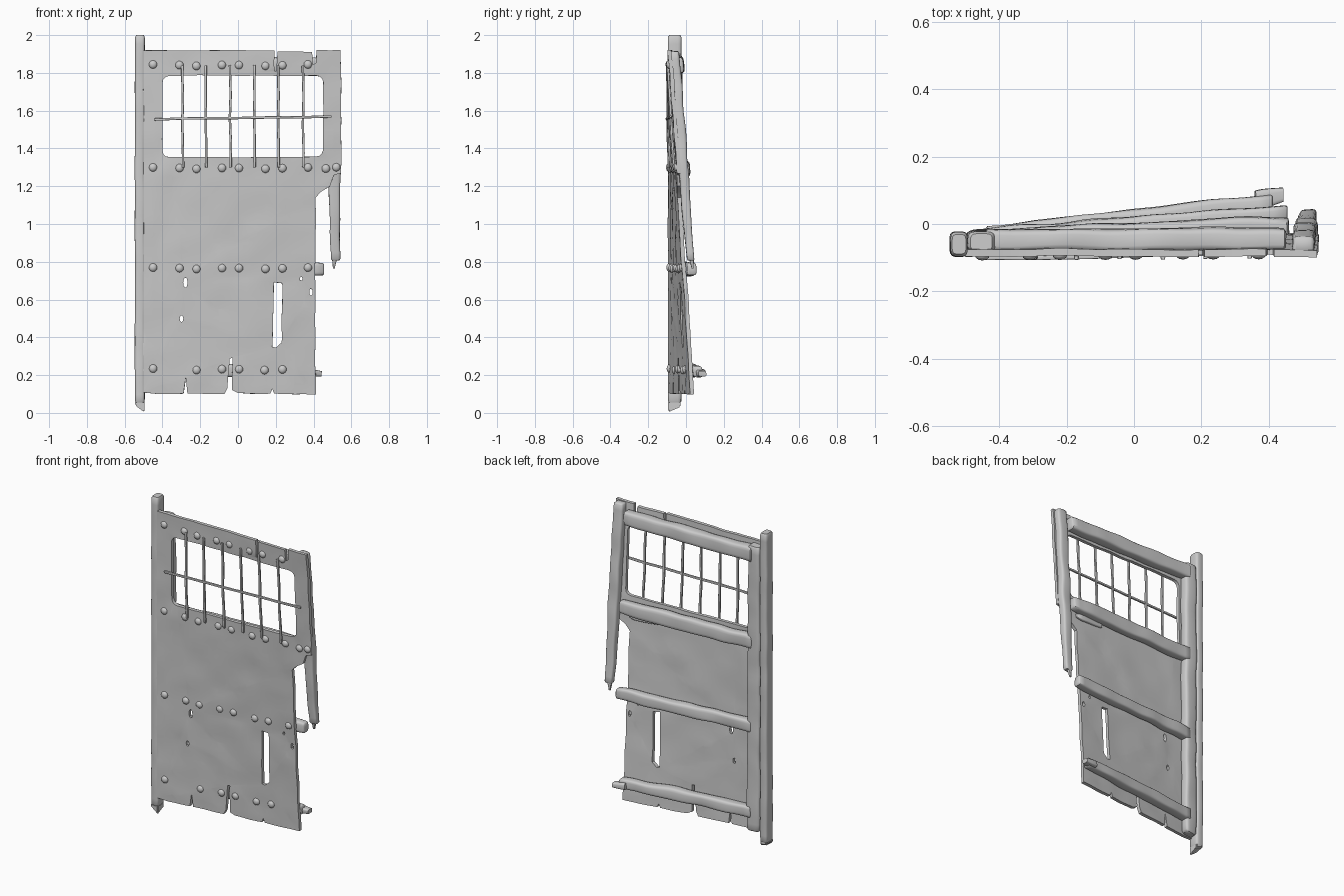
import bpy, bmesh, math
from mathutils import Vector, noise

cube = bpy.data.objects.get("Cube")
if cube:
    bpy.data.objects.remove(cube, do_unlink=True)

grey = bpy.data.materials.new("weathered grey")
grey.use_nodes = True
grey.diffuse_color = (0.6, 0.6, 0.6, 1)
grey.node_tree.nodes["Principled BSDF"].inputs["Base Color"].default_value = (0.6, 0.6, 0.6, 1)


def warp(co):
    """Twist of the sagging door: the free lower corner swings backwards."""
    shift = 0.072 * (1.9 - co.z) * (co.x + 0.5)
    return Vector((co.x, co.y + shift, co.z))


def wear(co, amount, scale=9):
    return co + noise.noise_vector(co * scale) * amount


def finish(name, bm, angle=40):
    bmesh.ops.recalc_face_normals(bm, faces=bm.faces)
    mesh = bpy.data.meshes.new(name)
    bm.to_mesh(mesh)
    bm.free()
    mesh.materials.append(grey)
    obj = bpy.data.objects.new(name, mesh)
    bpy.context.collection.objects.link(obj)
    bpy.ops.object.select_all(action='DESELECT')
    obj.select_set(True)
    bpy.context.view_layer.objects.active = obj
    bpy.ops.object.shade_smooth_by_angle(angle=math.radians(angle))
    return obj


def rounded(x0, x1, z0, z1, r):
    pts = []
    corners = [(x1 - r, z1 - r), (x0 + r, z1 - r), (x0 + r, z0 + r), (x1 - r, z0 + r)]
    for i, (cx, cz) in enumerate(corners):
        for k in range(4):
            a = math.pi / 2 * (i + k / 3)
            pts.append((cx + r * math.cos(a), cz + r * math.sin(a)))
    return pts


def slab(name, loops, y0, y1, worn):
    """Plate cut to an outline with holes, subdivided, worn and twisted."""
    curve = bpy.data.curves.new(name, 'CURVE')
    curve.dimensions = '2D'
    curve.fill_mode = 'BOTH'
    curve.extrude = (y1 - y0) / 2
    for loop in loops:
        spline = curve.splines.new('POLY')
        spline.points.add(len(loop) - 1)
        for p, (x, z) in zip(spline.points, loop):
            p.co = (x, z, 0, 1)
        spline.use_cyclic_u = True
    temp = bpy.data.objects.new(name, curve)
    bpy.context.collection.objects.link(temp)
    graph = bpy.context.evaluated_depsgraph_get()
    mesh = bpy.data.meshes.new_from_object(temp.evaluated_get(graph))
    bm = bmesh.new()
    bm.from_mesh(mesh)
    bpy.data.objects.remove(temp)
    bpy.data.meshes.remove(mesh)
    for v in bm.verts:
        v.co = Vector((v.co.x, (y0 + y1) / 2 - v.co.z, v.co.y))
    bmesh.ops.remove_doubles(bm, verts=bm.verts, dist=0.0002)
    for axis, start, count in ((0, -0.55, 22), (2, 0, 40)):
        normal = Vector((axis == 0, 0, axis == 2))
        for i in range(1, count):
            bmesh.ops.bisect_plane(bm, geom=bm.verts[:] + bm.edges[:] + bm.faces[:],
                                   plane_co=normal * (start + i * 0.05), plane_no=normal)
    for v in bm.verts:
        v.co = warp(wear(v.co, worn))
    return finish(name, bm, 35)


def beam(name, start, end, half_a, half_b, tip=1.0, worn=0.006, taper_from=0.9, twist=True):
    """Round-edged timber between two points, with a worn, tapered far end."""
    start, end = Vector(start), Vector(end)
    along = (end - start).normalized()
    side = Vector((0, 1, 0))
    up = along.cross(side).normalized()
    n = max(4, int((end - start).length / 0.035))
    bm = bmesh.new()
    rings = []
    stations = [(0, 0.8)] + [(0.006 + 0.988 * i / n, 1) for i in range(n + 1)] + [(1, 0.8)]
    for t, s in stations:
        s *= 1 + (tip - 1) * max(0, (t - taper_from) / (1 - taper_from))
        ring = []
        for k in range(16):
            a = math.tau * (k + 0.5) / 16
            c, d = math.cos(a), math.sin(a)
            # superellipse gives a box with soft edges
            u = math.copysign(abs(c) ** 0.45, c) * half_a * s
            w = math.copysign(abs(d) ** 0.45, d) * half_b * s
            co = wear(start.lerp(end, t) + side * u + up * w, worn, 7)
            ring.append(bm.verts.new(warp(co) if twist else co))
        rings.append(ring)
    for r0, r1 in zip(rings, rings[1:]):
        for k in range(16):
            bm.faces.new((r0[k], r0[k - 1], r1[k - 1], r1[k]))
    bm.faces.new(rings[0])
    bm.faces.new(rings[-1])
    return finish(name, bm, 50)


def rod(name, start, end, radius):
    return beam(name, start, end, radius, radius, worn=0.004)


# Door panel with barred window, slot, holes and split boards
outline = [(-0.5, 0.11), (-0.43, 0.1), (-0.285, 0.1), (-0.275, 0.19), (-0.265, 0.1),
           (-0.07, 0.1), (-0.055, 0.13), (-0.045, 0.29), (-0.03, 0.29), (-0.03, 0.12),
           (0.0, 0.105), (0.17, 0.1), (0.18, 0.125), (0.19, 0.1), (0.41, 0.1),
           (0.41, 1.14), (0.44, 1.17), (0.49, 1.2), (0.51, 1.26), (0.545, 1.27),
           (0.545, 1.92), (0.415, 1.92), (0.412, 1.85), (0.395, 1.84), (0.39, 1.91),
           (0.207, 1.915), (0.205, 1.81), (0.193, 1.81), (0.19, 1.92), (-0.5, 1.92)]
slot = [(0.19, 0.69), (0.235, 0.685), (0.23, 0.37), (0.2, 0.345), (0.18, 0.35)]
holes = [rounded(-0.4, 0.45, 1.355, 1.785, 0.035), slot]
for x, z, w, h in ((-0.28, 0.69, 0.012, 0.028), (-0.3, 0.5, 0.01, 0.018),
                   (0.385, 0.64, 0.009, 0.02), (0.335, 0.71, 0.007, 0.01)):
    holes.append([(x + w * math.cos(i * math.tau / 8), z + h * math.sin(i * math.tau / 8))
                  for i in range(8)])
slab("door_panel", [outline] + holes, -0.095, -0.074, 0.005)

# Hinge post with a slanted foot
beam("hinge_post", (-0.52, -0.06, 0.05), (-0.52, -0.06, 2.0), 0.036, 0.026, worn=0.003, twist=False)
foot = bmesh.new()
top = [(-0.546, -0.094, 0.06), (-0.495, -0.094, 0.06), (-0.495, -0.028, 0.06), (-0.546, -0.028, 0.06)]
drop = (0.04, 0.0, 0.03, 0.05)
upper = [foot.verts.new(p) for p in top]
lower = [foot.verts.new((x, y, d)) for (x, y, z), d in zip(top, drop)]
foot.faces.new(upper)
foot.faces.new(lower)
for i in range(4):
    foot.faces.new((upper[i - 1], upper[i], lower[i], lower[i - 1]))
bmesh.ops.bevel(foot, geom=foot.edges[:], offset=0.006, segments=2, affect='EDGES')
finish("post_foot", foot)

# Back stiles
beam("hinge_stile", (-0.452, -0.052, 0.11), (-0.452, -0.052, 1.9), 0.03, 0.043)
beam("latch_stile", (0.502, -0.058, 1.915), (0.516, -0.058, 0.81), 0.026, 0.033, tip=0.75, taper_from=0.5)
beam("stile_splinter", (0.51, -0.055, 0.84), (0.508, -0.05, 0.765), 0.014, 0.014, tip=0.35, taper_from=0.2)

# Cross beams on the back
for name, z, x_end, half_y, half_z, tip, taper in (
        ("top_beam", 1.845, 0.45, 0.033, 0.045, 0.9, 0.9),
        ("window_beam", 1.295, 0.46, 0.03, 0.042, 0.85, 0.9),
        ("middle_beam", 0.765, 0.455, 0.029, 0.036, 0.9, 0.9),
        ("bottom_beam", 0.225, 0.41, 0.032, 0.036, 0.8, 0.6)):
    beam(name, (-0.44, -0.047, z), (x_end, -0.047, z - 0.005), half_y, half_z, tip, 0.008, taper)
beam("bottom_beam_tip", (0.36, -0.035, 0.215), (0.442, -0.028, 0.208), 0.03, 0.02, 0.7, 0.003, 0.3)
beam("beam_splinter", (0.22, -0.07, 1.25), (0.41, -0.07, 1.235), 0.012, 0.022, 0.5)

# Window bars
for i, x in enumerate((-0.295, -0.172, -0.043, 0.085, 0.212, 0.343)):
    rod(f"upright_bar_{i + 1}", (x, -0.1, 1.84), (x + 0.004, -0.102, 1.3), 0.0065)
rod("cross_bar", (-0.445, -0.104, 1.553), (0.495, -0.104, 1.57), 0.0065)

# Domed rivets along each beam
studs = (-0.45, -0.31, -0.22, -0.085, 0.005, 0.145, 0.235, 0.37)
rows = ((1.84, studs), (1.295, studs + (0.465, 0.52)), (0.765, studs),
        (0.23, (-0.45, -0.22, -0.085, 0.005, 0.14, 0.235)))
rivets = bmesh.new()
for z, xs in rows:
    for x in xs:
        ball = bmesh.ops.create_uvsphere(rivets, u_segments=12, v_segments=8, radius=0.022)["verts"]
        centre = warp(Vector((x, -0.093, z + 0.006 * math.sin(x * 40))))
        for v in ball:
            v.co = centre + Vector((v.co.x, v.co.y * 0.7, v.co.z))
finish("rivets", rivets)
